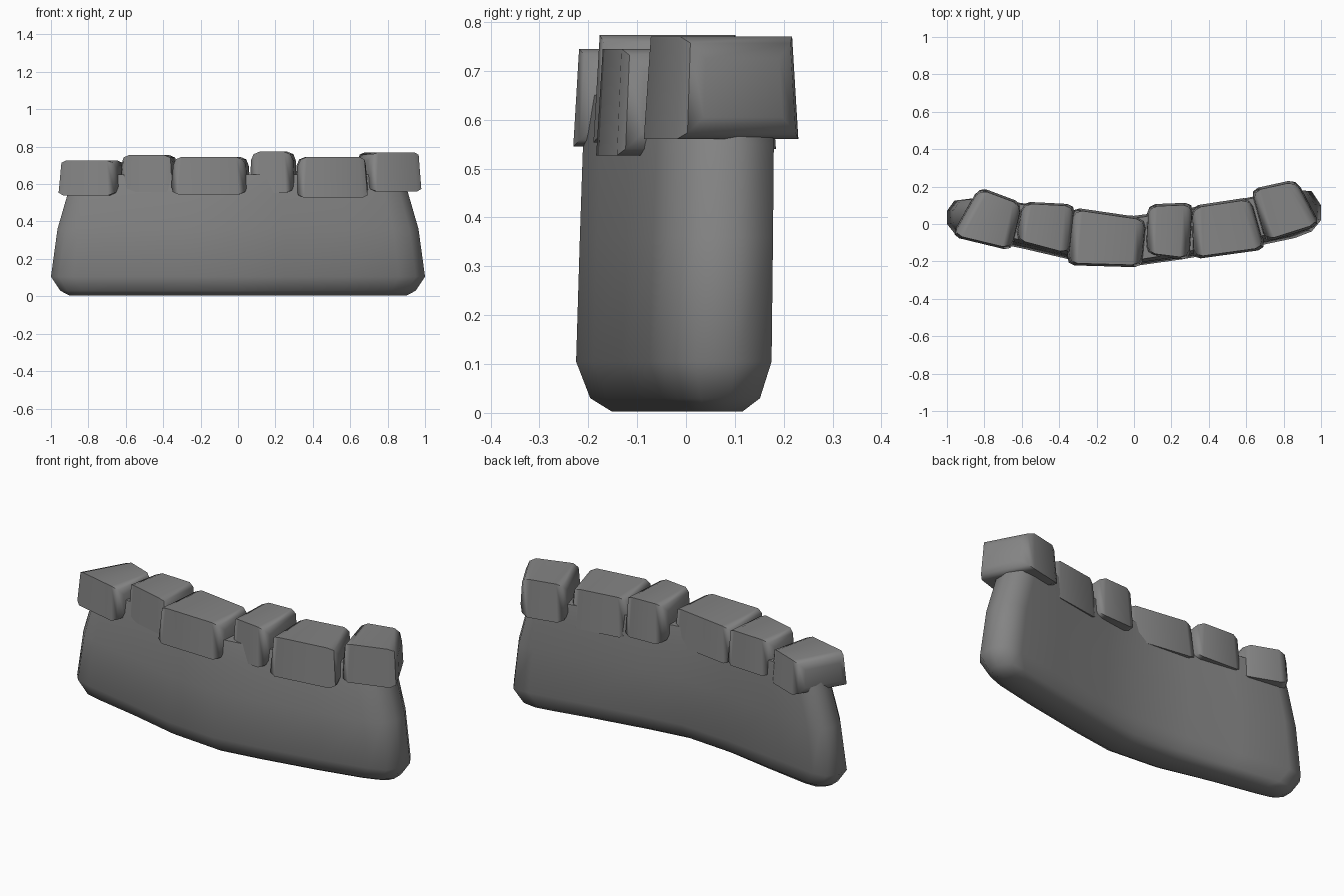
import bpy
import bmesh
from mathutils import Vector
from math import radians

cube = bpy.data.objects.get("Cube")
if cube:
    bpy.data.objects.remove(cube, do_unlink=True)

# Single stone colour
grey = bpy.data.materials.new("stone_grey")
grey.use_nodes = True
COLOUR = (0.23, 0.23, 0.23, 1)
grey.diffuse_color = COLOUR
bsdf = next(n for n in grey.node_tree.nodes if n.type == 'BSDF_PRINCIPLED')
bsdf.inputs["Base Color"].default_value = COLOUR


def finish(bm, name, angle):
    bmesh.ops.recalc_face_normals(bm, faces=bm.faces)
    mesh = bpy.data.meshes.new(name)
    bm.to_mesh(mesh)
    bm.free()
    mesh.materials.append(grey)
    obj = bpy.data.objects.new(name, mesh)
    bpy.context.collection.objects.link(obj)
    bpy.ops.object.select_all(action='DESELECT')
    obj.select_set(True)
    bpy.context.view_layer.objects.active = obj
    bpy.ops.object.shade_smooth_by_angle(angle=radians(angle))


def build_wall():
    # Plan stations: x, front y, back y
    plan = [(-1, 0, .07), (-.96, -.05, .125), (-.88, -.075, .135), (-.6, -.13, .1),
            (-.3, -.2, .06), (0, -.225, .04), (.25, -.19, .07), (.6, -.13, .125),
            (.86, -.075, .17), (.95, -.04, .175), (1, .02, .1)]
    # Height levels: z, length scale, thickness scale
    levels = [(0.003, .9, .45), (.03, .95, .78), (.105, 1, 1),
              (.36, .965, .98), (.55, .91, .96), (.65, .88, .85)]
    bm = bmesh.new()
    rings = []
    for z, length, thick in levels:
        front, back = [], []
        for x, yf, yb in plan:
            mid, half = (yf + yb) / 2, (yb - yf) / 2 * thick
            lean = .02 * max(0, z - .1)
            front.append(bm.verts.new((x * length, mid - half + lean, z)))
            back.append(bm.verts.new((x * length, mid + half + lean, z)))
        rings.append((front, back))
    n = len(plan)
    for (f0, b0), (f1, b1) in zip(rings, rings[1:]):
        loop0, loop1 = f0 + b0[::-1], f1 + b1[::-1]
        for i in range(2 * n):
            j = (i + 1) % (2 * n)
            bm.faces.new((loop0[i], loop0[j], loop1[j], loop1[i]))
    for front, back in (rings[0], rings[-1]):
        for i in range(n - 1):
            bm.faces.new((front[i], front[i + 1], back[i + 1], back[i]))
    finish(bm, "curved_wall", 70)


def build_stone(name, corners, low, high):
    # Tapered block; the edges around its two ends are rounded
    bm = bmesh.new()
    centre = sum((Vector(c) for c in corners), Vector((0, 0))) / 4
    rows = []
    for z, scale in ((low, 1), (high, .92)):
        pts = [centre + (Vector(c) - centre) * scale for c in corners]
        rows.append([bm.verts.new((p.x, p.y, z)) for p in pts])
    low_row, high_row = rows
    bm.faces.new(low_row[::-1])
    bm.faces.new(high_row)
    sides = [bm.faces.new((low_row[i], low_row[(i + 1) % 4],
                           high_row[(i + 1) % 4], high_row[i])) for i in range(4)]
    end_edges = list(sides[1].edges) + list(sides[3].edges)
    bmesh.ops.bevel(bm, geom=end_edges, offset=.045, segments=2, profile=.5,
                    affect='EDGES', clamp_overlap=True)
    finish(bm, name, 50)


build_wall()

# Coping stones: front left, front right, back right, back left corners, then heights
STONES = [
    ([(-.98, -.065), (-.65, -.145), (-.59, .11), (-.83, .2)], .54, .727),
    ([(-.64, -.09), (-.34, -.17), (-.31, .105), (-.6, .12)], .558, .755),
    ([(-.365, -.22), (.05, -.232), (.075, .03), (-.335, .09)], .545, .745),
    ([(.06, -.165), (.3, -.195), (.32, .115), (.07, .105)], .553, .773),
    ([(.31, -.19), (.71, -.135), (.63, .145), (.3, .095)], .527, .745),
    ([(.7, -.1), (1, -.005), (.87, .24), (.62, .185)], .56, .77),
]
for index, (corners, low, high) in enumerate(STONES, 1):
    build_stone(f"coping_stone_{index}", corners, low, high)
